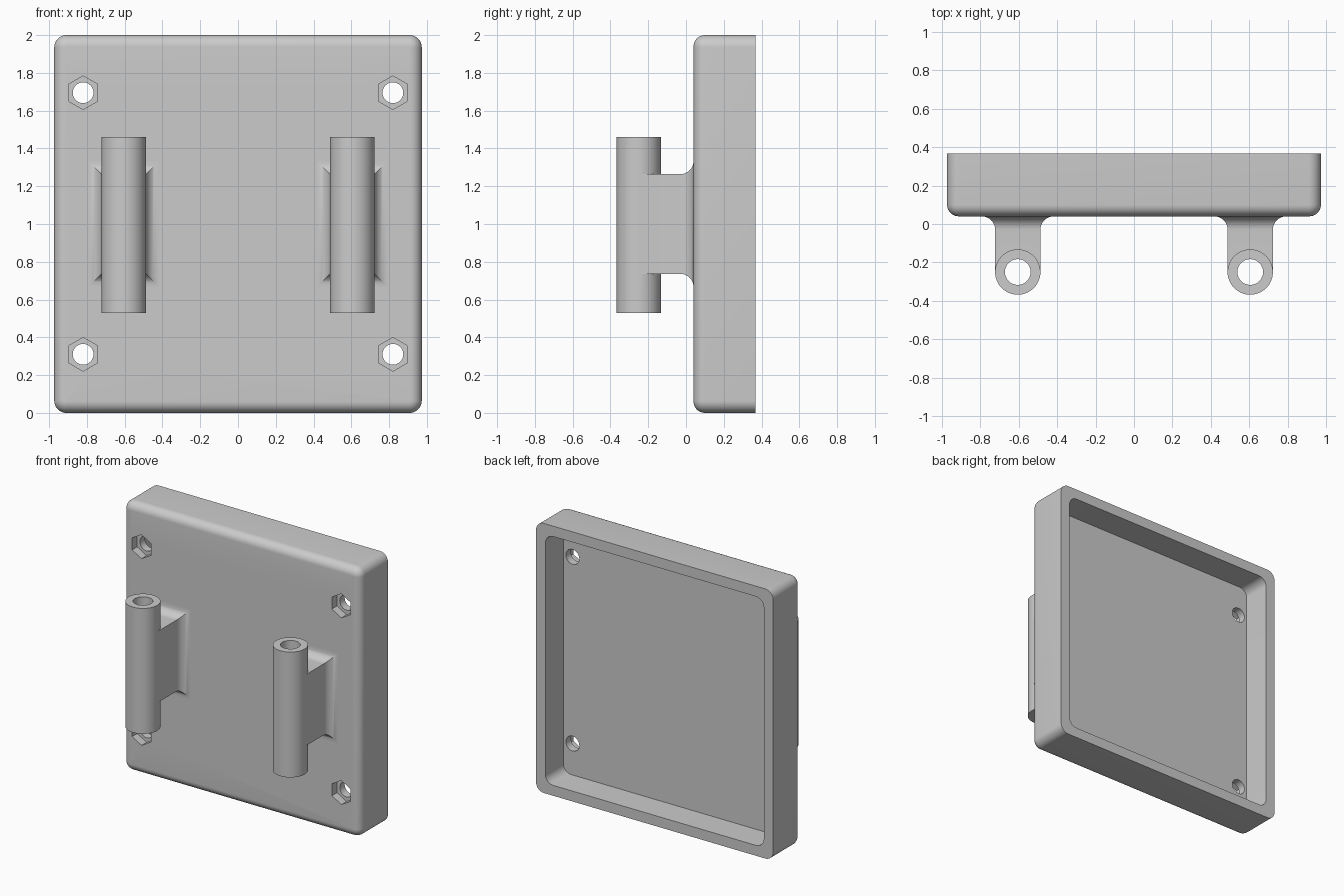
import bpy, bmesh
from math import sin, cos, pi, radians
from mathutils import Matrix, Vector

cube = bpy.data.objects.get("Cube")
if cube:
    bpy.data.objects.remove(cube, do_unlink=True)

grey = bpy.data.materials.new("plain grey")
grey.use_nodes = True
grey.diffuse_color = (0.6, 0.6, 0.6, 1)
grey.node_tree.nodes["Principled BSDF"].inputs["Base Color"].default_value = (0.6, 0.6, 0.6, 1)


def finish(bm, name):
    bmesh.ops.recalc_face_normals(bm, faces=bm.faces)
    mesh = bpy.data.meshes.new(name)
    bm.to_mesh(mesh)
    bm.free()
    mesh.materials.append(grey)
    obj = bpy.data.objects.new(name, mesh)
    bpy.context.collection.objects.link(obj)
    return obj


def loft(name, rings):
    """Skin a stack of equal-length closed rings and cap both ends."""
    bm = bmesh.new()
    loops = [[bm.verts.new(p) for p in ring] for ring in rings]
    n = len(loops[0])
    for a, b in zip(loops, loops[1:]):
        for i in range(n):
            j = (i + 1) % n
            bm.faces.new((a[i], a[j], b[j], b[i]))
    bm.faces.new(loops[0])
    bm.faces.new(loops[-1])
    return finish(bm, name)


def rounded_ring(hx, hz, r, y, steps=10):
    """Rounded rectangle around the plate centre at depth y."""
    ring = []
    for k, (sx, sz) in enumerate(((1, 1), (-1, 1), (-1, -1), (1, -1))):
        for i in range(steps + 1):
            a = (k + i / steps) * pi / 2
            ring.append((sx * (hx - r) + r * cos(a), y, 1 + sz * (hz - r) + r * sin(a)))
    return ring


def cylinder(name, r, length, centre, sides=64, along_y=False):
    bm = bmesh.new()
    turn = Matrix.Rotation(pi / 2, 4, 'X') if along_y else Matrix()
    bmesh.ops.create_cone(bm, cap_ends=True, segments=sides, radius1=r, radius2=r,
                          depth=length, matrix=Matrix.Translation(Vector(centre)) @ turn)
    return finish(bm, name)


def combine(target, tool, operation):
    mod = target.modifiers.new("cut", 'BOOLEAN')
    mod.operation, mod.solver, mod.object = operation, 'EXACT', tool
    bpy.context.view_layer.objects.active = target
    bpy.ops.object.modifier_apply(modifier=mod.name)
    bpy.data.objects.remove(tool, do_unlink=True)


def smooth(obj):
    bpy.ops.object.select_all(action='DESELECT')
    obj.select_set(True)
    bpy.context.view_layer.objects.active = obj
    bpy.ops.object.shade_smooth_by_angle(angle=radians(30))


# Hollow plate: cavity floor, cavity rim, back edge, then the rounded front
HX, HZ, FRONT, BACK, FLOOR = 0.973, 1.0, 0.04, 0.368, 0.158
WALL, EDGE, CORNER = 0.077, 0.06, 0.065
rings = [rounded_ring(HX - WALL, HZ - WALL, CORNER, y) for y in (FLOOR, BACK)]
rings.append(rounded_ring(HX, HZ, CORNER, BACK))
for i in range(9):
    t = i / 8 * pi / 2
    inset = EDGE * (1 - cos(t))
    rings.append(rounded_ring(HX - inset, HZ - inset, CORNER - inset,
                              FRONT + EDGE * (1 - sin(t))))
plate = loft("hollow_plate", rings)

# Bolt holes with hexagonal nut recesses
NUT_DEPTH = 0.06
for x in (-0.82, 0.82):
    for z in (0.31, 1.695):
        combine(plate, cylinder("bolt_cutter", 0.055, 0.4, (x, 0.1, z), 40, True), 'DIFFERENCE')
        combine(plate, cylinder("nut_cutter", 0.089, 2 * NUT_DEPTH, (x, FRONT, z), 6, True),
                'DIFFERENCE')
smooth(plate)

# Hinge knuckles: flared web joined to a bored barrel
BARREL_Y, RADIUS, FLARE = -0.25, 0.118, 0.07
for side, cx in (("right", -0.605), ("left", 0.605)):
    profile = [(BARREL_Y, 0)]
    for i in range(13):
        t = i / 12 * pi / 2
        profile.append((FRONT - FLARE + FLARE * sin(t), FLARE * (1 - cos(t))))
    profile.append((FRONT + 0.02, FLARE))
    web_rings = []
    for y, grow in profile:
        w, h = RADIUS - 0.0005 + grow, 0.264 + grow
        web_rings.append([(cx + sx * w, y, 1 + sz * h)
                          for sx, sz in ((1, 1), (-1, 1), (-1, -1), (1, -1))])
    knuckle = loft(side + "_hinge_knuckle", web_rings)
    combine(knuckle, cylinder("barrel", RADIUS, 0.93, (cx, BARREL_Y, 0.995)), 'UNION')
    combine(knuckle, cylinder("bore_cutter", 0.067, 1.2, (cx, BARREL_Y, 0.995), 48), 'DIFFERENCE')
    smooth(knuckle)
